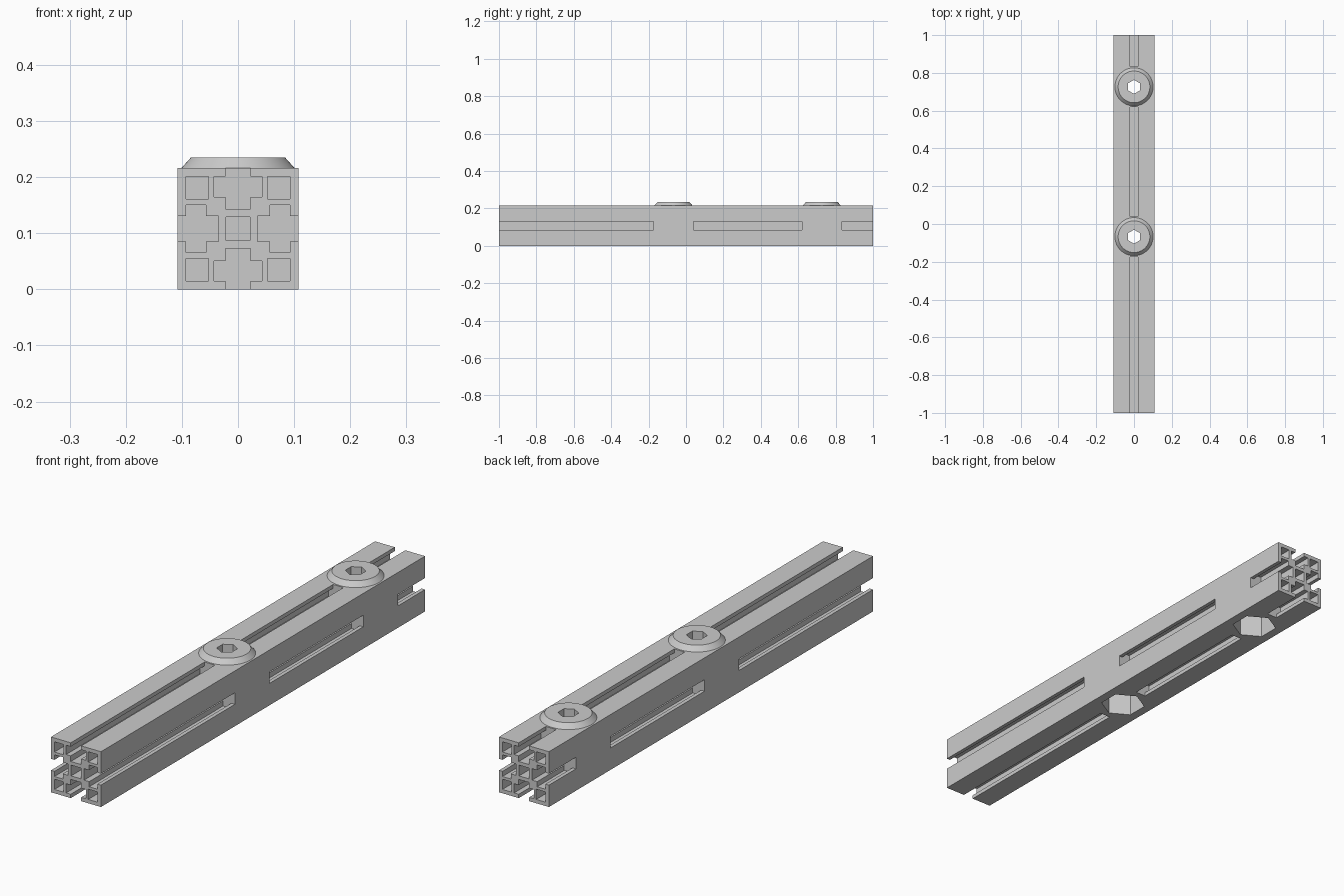
import bpy, bmesh
from math import cos, sin, pi, radians
from mathutils import Matrix, Vector

if "Cube" in bpy.data.objects:
    bpy.data.objects.remove(bpy.data.objects["Cube"], do_unlink=True)

HALF = 0.108                 # half width of the beam
SCREWS = (-0.067, 0.726)     # screw positions along the beam
SOLID = 0.107                # half length of each solid section
HEAD_TOP = 0.235

metal = bpy.data.materials.new("grey_metal")
metal.use_nodes = True
metal.diffuse_color = (0.6, 0.6, 0.6, 1)
metal.node_tree.nodes["Principled BSDF"].inputs["Base Color"].default_value = (0.6, 0.6, 0.6, 1)


def prism(bm, outline, start, end):
    """Close a prism between two lists of points made by offsetting the outline."""
    low = [bm.verts.new(Vector(p) + Vector(start)) for p in outline]
    high = [bm.verts.new(Vector(p) + Vector(end)) for p in outline]
    bm.faces.new(low)
    bm.faces.new(high)
    for i in range(len(low)):
        j = (i + 1) % len(low)
        bm.faces.new((low[i], low[j], high[j], high[i]))


def make(name, bm):
    bmesh.ops.recalc_face_normals(bm, faces=bm.faces)
    mesh = bpy.data.meshes.new(name)
    bm.to_mesh(mesh)
    bm.free()
    mesh.materials.append(metal)
    obj = bpy.data.objects.new(name, mesh)
    bpy.context.collection.objects.link(obj)
    return obj


def cut(obj, cutter):
    mod = obj.modifiers.new("cut", 'BOOLEAN')
    mod.operation = 'DIFFERENCE'
    mod.solver = 'EXACT'
    mod.object = cutter
    bpy.context.view_layer.objects.active = obj
    bpy.ops.object.modifier_apply(modifier=mod.name)


def hex_cutter(name, radius, bottom, top):
    bm = bmesh.new()
    ring = [(radius * cos(pi / 6 + i * pi / 3), radius * sin(pi / 6 + i * pi / 3), 0)
            for i in range(6)]
    for y in SCREWS:
        prism(bm, ring, (0, y, bottom), (0, y, top))
    return make(name, bm)


# Stepped slot outline, upper side, and the square hollows of the section
half_slot = [(0.0225, 0.12), (0.0225, 0.093), (0.0425, 0.093),
             (0.0425, 0.057), (0.0225, 0.057), (0.0225, 0.035)]
slot = half_slot + [(-x, z) for x, z in reversed(half_slot)]


def square(cx, cz, r):
    return [(cx - r, cz - r), (cx + r, cz - r), (cx + r, cz + r), (cx - r, cz + r)]


section = [square(0, 0, 0.021)]
for k in range(4):
    c, s = (1, 0, -1, 0)[k], (0, 1, 0, -1)[k]
    section.append([(c * x - s * z, s * x + c * z) for x, z in slot])
    section.append(square(0.073 * (c - s), 0.073 * (c + s), 0.02))

# Slots and hollows run between the solid sections
bm = bmesh.new()
stops = [-1.1]
for y in SCREWS:
    stops += [y - SOLID, y + SOLID]
stops.append(1.1)
for start, end in zip(stops[::2], stops[1::2]):
    for outline in section:
        prism(bm, [(x, 0, z + HALF) for x, z in outline], (0, start, 0), (0, end, 0))
slot_cutter = make("slot_cutter", bm)
pocket_cutter = hex_cutter("pocket_cutter", 0.084, -0.05, 0.165)
socket_cutter = hex_cutter("socket_cutter", 0.037, 0.1, 0.3)
cutters = (slot_cutter, pocket_cutter, socket_cutter)

# Slotted beam with a nut pocket and bolt hole at each screw
bm = bmesh.new()
prism(bm, [(x, 0, z + HALF) for x, z in square(0, 0, HALF)], (0, -1, 0), (0, 1, 0))
beam = make("slotted_beam", bm)
for cutter in cutters:
    cut(beam, cutter)

# Bevelled screw heads with hexagonal sockets
for name, y in zip(("front_screw_head", "back_screw_head"), SCREWS):
    bm = bmesh.new()
    depth = HEAD_TOP - 2 * HALF
    bmesh.ops.create_cone(bm, cap_ends=True, segments=64, radius1=0.101, radius2=0.084,
                          depth=depth,
                          matrix=Matrix.Translation((0, y, 2 * HALF + depth / 2)))
    head = make(name, bm)
    cut(head, socket_cutter)
    bpy.ops.object.select_all(action='DESELECT')
    head.select_set(True)
    bpy.context.view_layer.objects.active = head
    bpy.ops.object.shade_smooth_by_angle(angle=radians(25))

for cutter in cutters:
    bpy.data.objects.remove(cutter, do_unlink=True)
